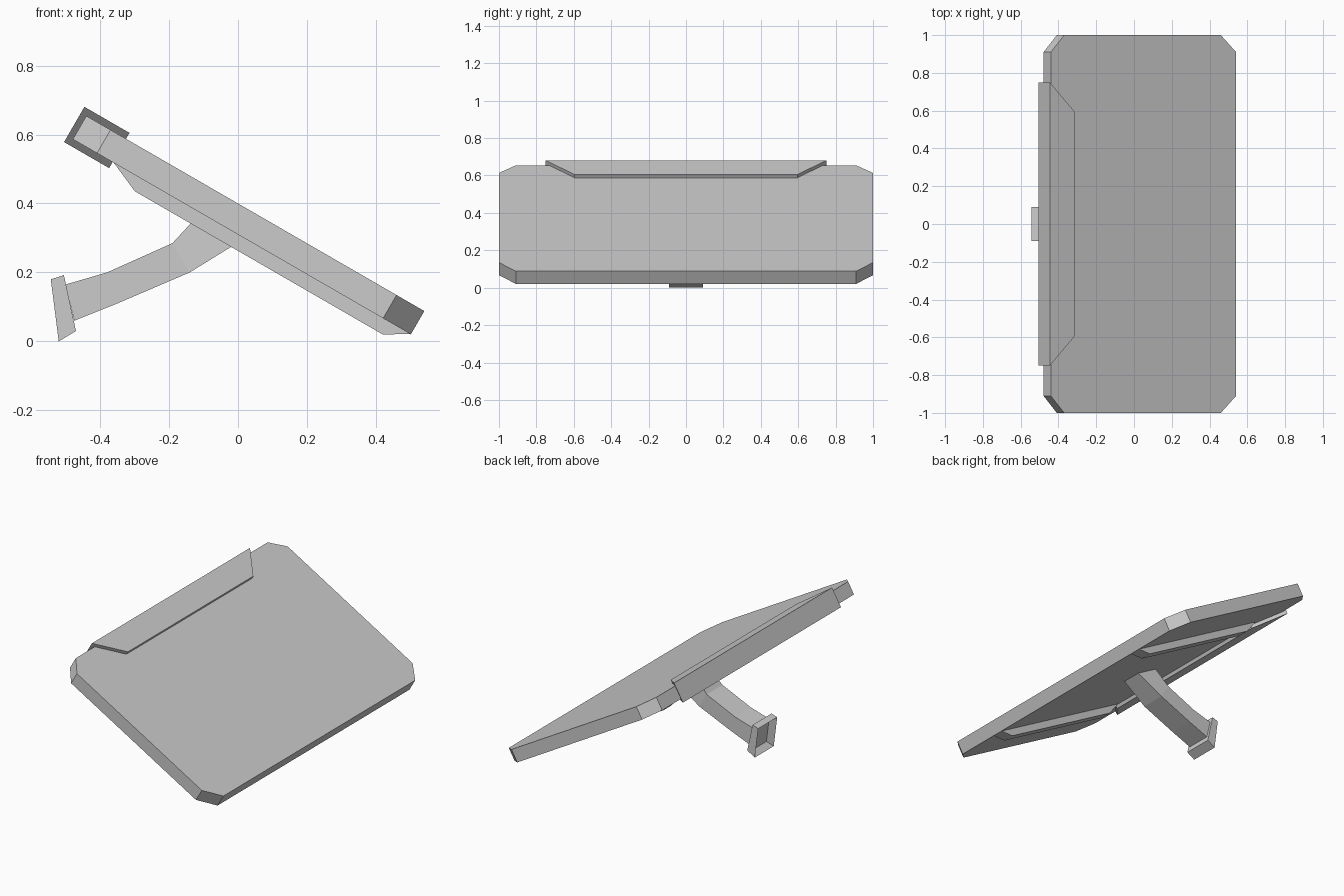
import bpy, bmesh, math
from mathutils import Vector

if "Cube" in bpy.data.objects:
    bpy.data.objects.remove(bpy.data.objects["Cube"])

TILT = math.radians(30)
C, S = math.cos(TILT), math.sin(TILT)


def slope(t, y, n):
    """Point on the tilted board: t runs down the slope, n is above its top face."""
    return Vector((t * C + n * S, y, 0.4 - t * S + n * C))


def loft(name, rings, recess=None):
    """Skin a chain of equal-length closed rings and cap both ends."""
    bm = bmesh.new()
    vs = [[bm.verts.new(p) for p in r] for r in rings]
    for a, b in zip(vs, vs[1:]):
        for i in range(len(a)):
            j = (i + 1) % len(a)
            bm.faces.new((a[i], a[j], b[j], b[i]))
    bm.faces.new(vs[0][::-1])
    bm.faces.new(vs[-1])
    bmesh.ops.recalc_face_normals(bm, faces=bm.faces[:])
    if recess:
        width, depth = recess
        bm.normal_update()
        face = min(bm.faces, key=lambda f: f.normal.x)
        bmesh.ops.inset_region(bm, faces=[face], thickness=width)
        normal = face.normal.copy()
        bmesh.ops.translate(bm, verts=face.verts[:], vec=-normal * depth)
    me = bpy.data.meshes.new(name)
    bm.to_mesh(me)
    bm.free()
    ob = bpy.data.objects.new(name, me)
    bpy.context.collection.objects.link(ob)
    return ob


def slab(name, half, n0, n1):
    """Board-shaped part, symmetric in y, from half an outline of (t, y)."""
    outline = half + [(t, -y) for t, y in reversed(half)]
    return loft(name, [[slope(t, y, n) for t, y in outline] for n in (n0, n1)])


# Tilted board with clipped corners
slab("board", [(-0.508, 0.91), (-0.427, 1.0), (0.531, 1.0), (0.624, 0.91)], -0.078, 0)

# Clamp wrapped round the upper edge
slab("edge_clamp", [(-0.526, 0.75), (-0.375, 0.595)], -0.098, 0.02)

# Pair of stiffening ribs underneath
rib = [(-0.375, -0.076), (-0.277, -0.119), (0.554, -0.119), (0.623, -0.077)]
for side, label in ((-1, "front"), (1, "back")):
    loft(label + "_rib", [[slope(t, side * y, n) for t, n in rib] for y in (0.57, 0.64)])

# Bent support arm: upper point, lower point, half width of each section
sections = [
    ((-0.50, 0.165), (-0.475, 0.06), 0.075),
    ((-0.38, 0.20), (-0.35, 0.11), 0.075),
    ((-0.19, 0.285), (-0.14, 0.20), 0.075),
    ((-0.105, 0.377), (0.025, 0.302), 0.06),
]
loft("support_arm", [
    [(u[0], -h, u[1]), (u[0], h, u[1]), (l[0], h, l[1]), (l[0], -h, l[1])]
    for u, l, h in sections])

# Recessed mounting plate at the foot of the arm
plate = [(-0.543, 0.18), (-0.505, 0.192), (-0.47, 0.03), (-0.52, 0.0)]
loft("mount_plate", [[(x, y, z) for x, z in plate] for y in (-0.09, 0.09)], recess=(0.035, 0.035))
